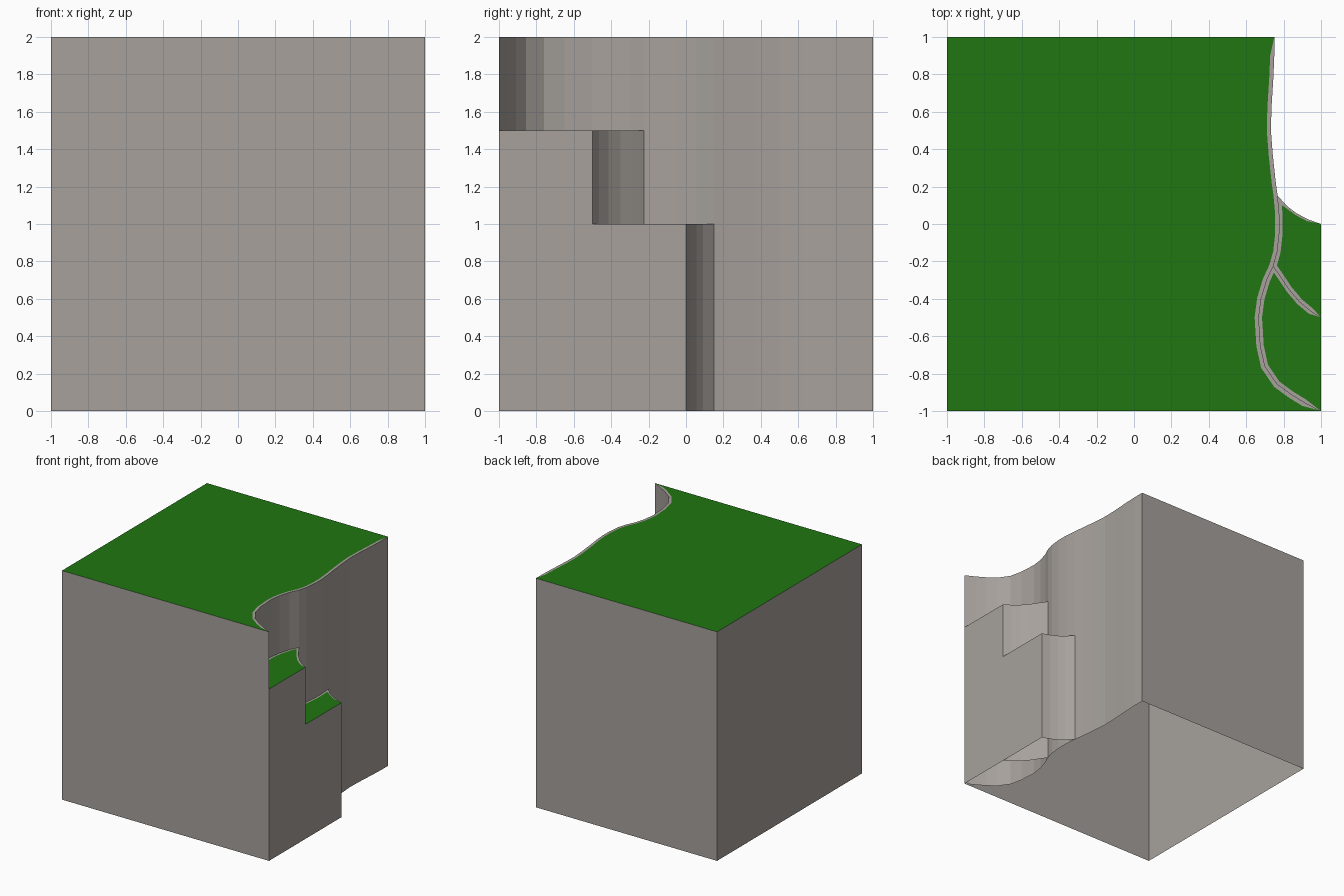
import bpy, bmesh
from mathutils import Vector

if "Cube" in bpy.data.objects:
    bpy.data.objects.remove(bpy.data.objects["Cube"])

# Plan outlines: cliff edge, then the curved ends of the two ledges
CLIFF = [(1, -1), (.91, -.953), (.84, -.91), (.765, -.855), (.70, -.76), (.676, -.65),
         (.667, -.5), (.68, -.4), (.71, -.3), (.745, -.225), (.766, -.15), (.777, -.05),
         (.777, .05), (.768, .15), (.757, .23), (.742, .37), (.732, .5), (.735, .62),
         (.745, .78), (.75, .9), (.75, 1)]
JOIN_1, JOIN_2 = 9, 13
END_1 = [(1, -.5), (.945, -.465), (.885, -.415), (.83, -.35), (.79, -.29)]
END_2 = [(1, 0), (.93, .025), (.87, .057), (.825, .09)]
WIDTH = .022


def material(name, color):
    mat = bpy.data.materials.new(name)
    mat.diffuse_color = (*color, 1)
    mat.use_nodes = True
    mat.node_tree.nodes["Principled BSDF"].inputs["Base Color"].default_value = mat.diffuse_color
    return mat


grass_mat = material("grass_green", (.014, .18, .006))
rock_mat = material("warm_grey_rock", (.385, .355, .33))


def make(name, verts, faces, mat):
    mesh = bpy.data.meshes.new(name)
    mesh.from_pydata(verts, [], faces)
    bm = bmesh.new()
    bm.from_mesh(mesh)
    bmesh.ops.remove_doubles(bm, verts=bm.verts, dist=1e-5)
    bm.to_mesh(mesh)
    bm.free()
    mesh.materials.append(mat)
    ob = bpy.data.objects.new(name, mesh)
    bpy.context.collection.objects.link(ob)


def wall(name, pts, height, closed=False):
    n = len(pts)
    verts = [(x, y, 0) for x, y in pts] + [(x, y, height) for x, y in pts]
    count = n if closed else n - 1
    faces = [(i, (i + 1) % n, n + (i + 1) % n, n + i) for i in range(count)]
    make(name, verts, faces, rock_mat)


def inset(pts, widths):
    """Mitred inward offset of a counter-clockwise loop."""
    out = []
    for i, p in enumerate(pts):
        p = Vector(p)
        a = (p - Vector(pts[i - 1])).normalized()
        b = (Vector(pts[(i + 1) % len(pts)]) - p).normalized()
        na, nb = Vector((-a.y, a.x)), Vector((-b.y, b.x))
        out.append(p + (na + nb) * widths[i] / max(1 + na.dot(nb), .15))
    return out


def top(name, pts, widths, z):
    n = len(pts)
    inner = [(p.x, p.y, z) for p in inset(pts, widths)]
    outer = [(x, y, z) for x, y in pts]
    rim = []
    for i in range(n):
        j = (i + 1) % n
        if widths[i] and widths[j]:
            rim.append((i, j, n + j, n + i))
        elif widths[j]:
            rim.append((i, j, n + j))
        elif widths[i]:
            rim.append((i, j, n + i))
    make(name + "_rock_rim", outer + inner, rim, rock_mat)
    make(name + "_grass", inner, [tuple(range(n))], grass_mat)


# Main cliff block, open underneath
block = CLIFF + [(-1, 1), (-1, -1)]
wall("cliff_wall", block, 2, closed=True)
top("cliff_top", block, [0] + [WIDTH] * (len(CLIFF) - 2) + [0, 0, 0], 2)

# Upper ledge: follows the cliff clockwise, so the loop is reversed
wall("upper_ledge_wall", [(1, -1)] + END_1 + [CLIFF[JOIN_1]], 1.5)
loop = [(1, -1)] + END_1 + CLIFF[JOIN_1:0:-1]
top("upper_ledge", loop, [0, 0] + [WIDTH * .8] * (len(loop) - 2), 1.5)

# Lower ledge
wall("lower_ledge_wall", [(1, -.5)] + END_2 + [CLIFF[JOIN_2]], 1)
loop = [(1, -.5)] + END_2 + CLIFF[JOIN_2:JOIN_1 - 1:-1] + END_1[:0:-1]
thin = len(END_2) - 1
top("lower_ledge", loop,
    [0, 0] + [WIDTH * .5] * thin + [WIDTH * .8] * (len(loop) - 2 - thin), 1)
